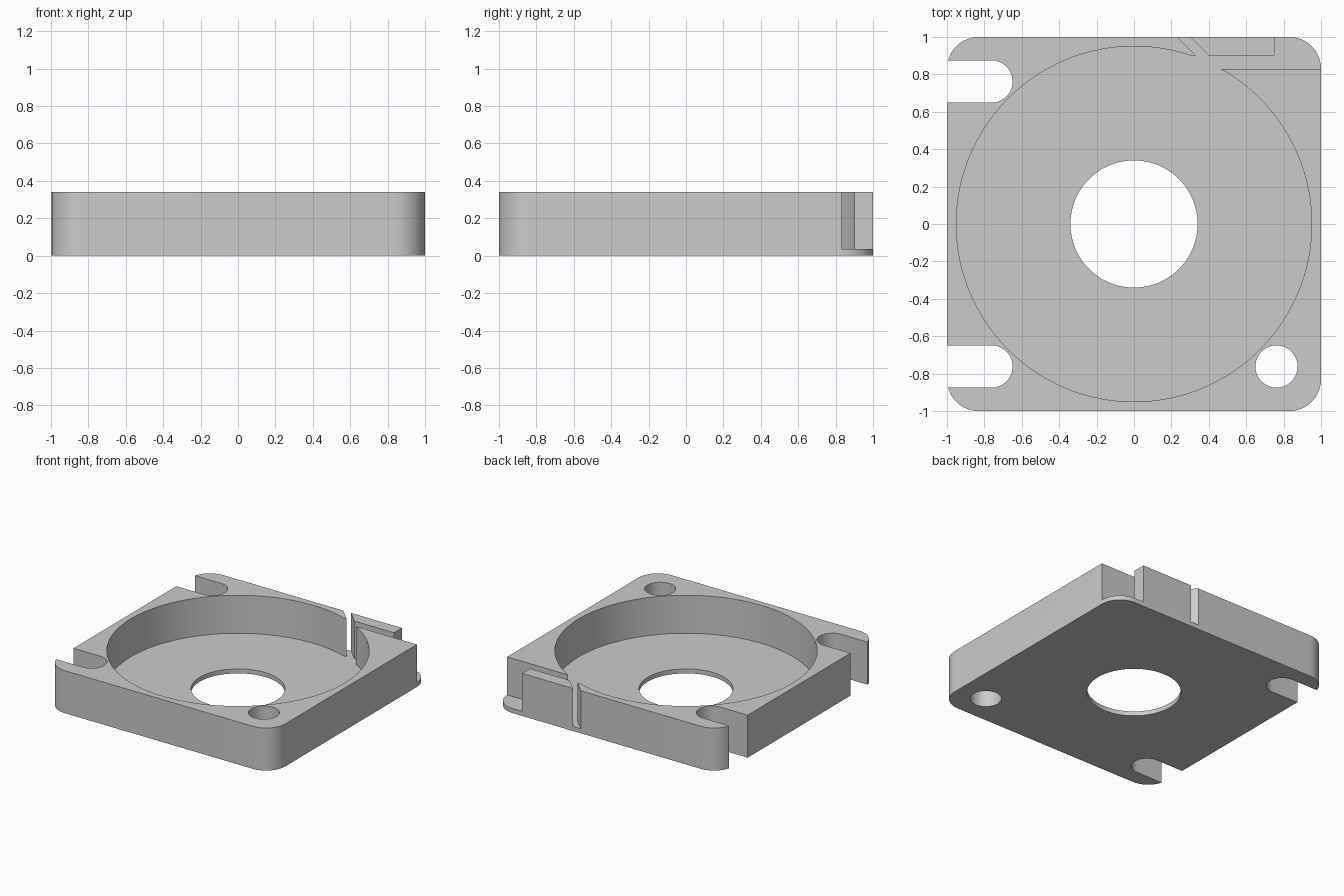
import bpy, bmesh, math

if "Cube" in bpy.data.objects:
    bpy.data.objects.remove(bpy.data.objects["Cube"], do_unlink=True)

HEIGHT, FLOOR = 0.34, 0.036
HOLE_POS, HOLE_R, CORNER_R = 0.762, 0.113, 0.17

grey = bpy.data.materials.new("light_grey")
grey.use_nodes = True
grey.diffuse_color = (0.6, 0.6, 0.6, 1)
grey.node_tree.nodes["Principled BSDF"].inputs["Base Color"].default_value = (0.6, 0.6, 0.6, 1)


def arc(cx, cy, r, start, end, steps):
    angles = [math.radians(start + (end - start) * i / steps) for i in range(steps + 1)]
    return [(cx + r * math.cos(a), cy + r * math.sin(a)) for a in angles]


def circle(cx, cy, r, steps):
    return arc(cx, cy, r, 0, 360, steps)[:-1]


def prism(name, outline, low, high):
    """Extrude a counter-clockwise outline from low to high."""
    bm = bmesh.new()
    face = bm.faces.new([bm.verts.new((x, y, low)) for x, y in outline])
    top = bmesh.ops.extrude_face_region(bm, geom=[face])["geom"]
    verts = [v for v in top if isinstance(v, bmesh.types.BMVert)]
    bmesh.ops.translate(bm, verts=verts, vec=(0, 0, high - low))
    bmesh.ops.recalc_face_normals(bm, faces=bm.faces)
    mesh = bpy.data.meshes.new(name)
    bm.to_mesh(mesh)
    bm.free()
    mesh.materials.append(grey)
    obj = bpy.data.objects.new(name, mesh)
    bpy.context.collection.objects.link(obj)
    return obj


# Rounded square block
outline = []
for k, (sx, sy) in enumerate([(1, 1), (-1, 1), (-1, -1), (1, -1)]):
    c = 1 - CORNER_R
    outline += arc(sx * c, sy * c, CORNER_R, 90 * k, 90 * k + 90, 16)
housing = prism("housing", outline, 0, HEIGHT)

# Round pocket, centre opening and single screw hole
above, below = HEIGHT + 0.1, -0.1
cutters = [
    prism("pocket_cutter", circle(0, 0, 0.95, 128), FLOOR, above),
    prism("centre_cutter", circle(0, 0, 0.34, 96), below, above),
    prism("screw_hole_cutter", circle(HOLE_POS, -HOLE_POS, HOLE_R, 48), below, above),
]

# Open screw slots on the right side
for side in (-1, 1):
    y = side * HOLE_POS
    slot = arc(-HOLE_POS, y, HOLE_R, -90, 90, 24) + [(-1.1, y + HOLE_R), (-1.1, y - HOLE_R)]
    cutters.append(prism("slot_cutter", slot, below, above))

# Cable channel behind the small standing block, with its slanted gap
channel = [(0.28, 0.83), (1.1, 0.83), (1.1, 1.1), (0.75, 1.1), (0.75, 0.9),
           (0.4, 0.9), (0.2, 1.1), (0.13, 1.1), (0.33, 0.9), (0.28, 0.9)]
cutters.append(prism("channel_cutter", channel, FLOOR, above))

# Cut the block and drop the cutters
bpy.context.view_layer.objects.active = housing
housing.select_set(True)
for cutter in cutters:
    cutter.hide_render = True
    mod = housing.modifiers.new(cutter.name, "BOOLEAN")
    mod.operation, mod.solver, mod.object = "DIFFERENCE", "EXACT", cutter
    bpy.ops.object.modifier_apply(modifier=mod.name)
    bpy.data.objects.remove(cutter, do_unlink=True)

bpy.ops.object.shade_smooth_by_angle(angle=math.radians(30))
